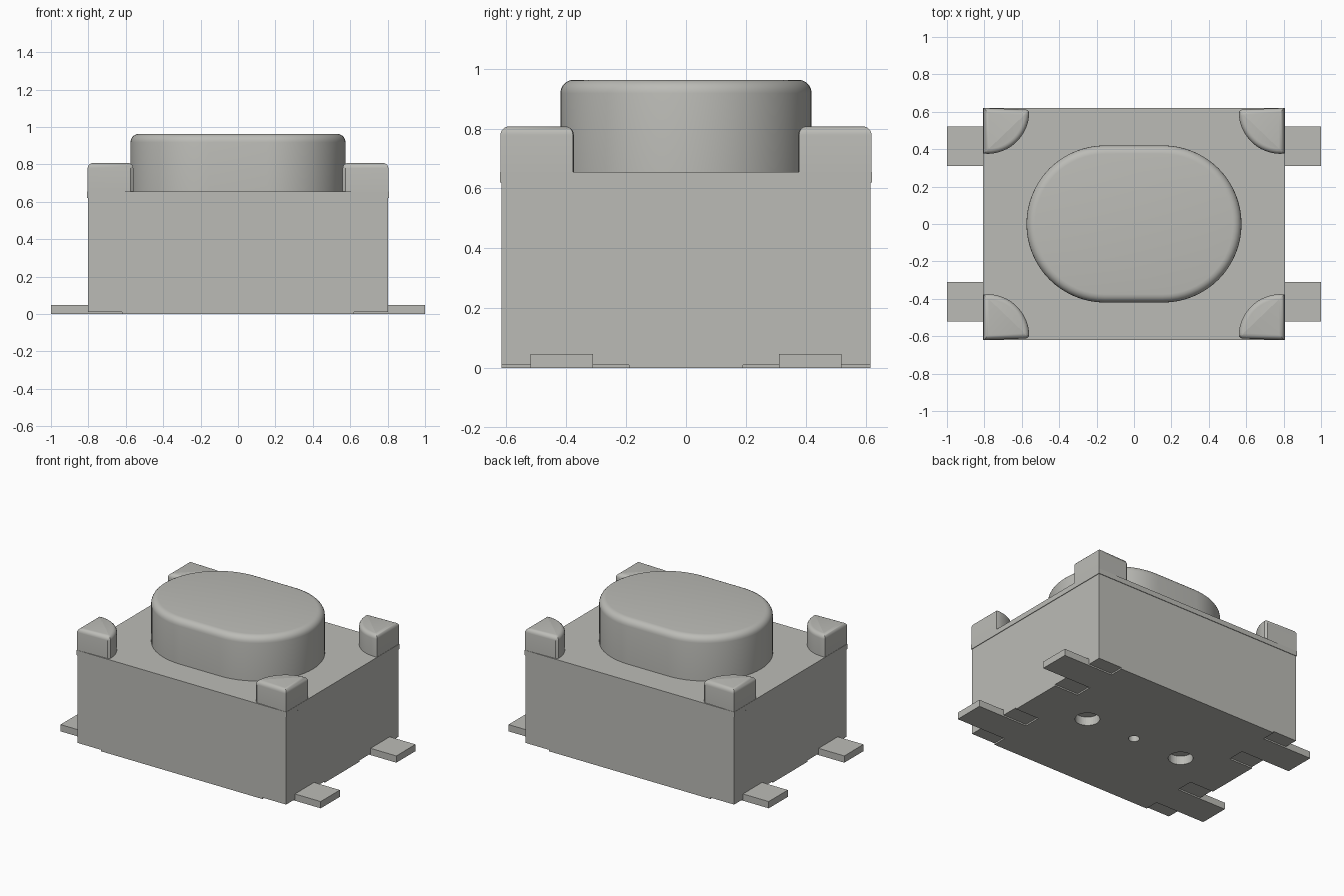
import bpy, bmesh, math

if "Cube" in bpy.data.objects:
    bpy.data.objects.remove(bpy.data.objects["Cube"], do_unlink=True)

GREY = (0.50, 0.50, 0.47, 1.0)
grey = bpy.data.materials.new("warm grey")
grey.use_nodes = True
grey.diffuse_color = GREY
grey.node_tree.nodes["Principled BSDF"].inputs["Base Color"].default_value = GREY


def prism(name, outline, z0, z1, fillet=0.0, smooth=False):
    """Extrude a flat outline from z0 to z1, rounding the top rim by fillet."""
    bm = bmesh.new()
    base = bm.faces.new([bm.verts.new((x, y, z0)) for x, y in outline])
    ext = bmesh.ops.extrude_face_region(bm, geom=[base])["geom"]
    for v in ext:
        if isinstance(v, bmesh.types.BMVert):
            v.co.z = z1
    bmesh.ops.recalc_face_normals(bm, faces=bm.faces)
    if fillet:
        rim = [e for e in bm.edges if all(abs(v.co.z - z1) < 1e-5 for v in e.verts)]
        bmesh.ops.bevel(bm, geom=rim, offset=fillet, segments=5, profile=0.5, affect='EDGES')
    bmesh.ops.recalc_face_normals(bm, faces=bm.faces)
    mesh = bpy.data.meshes.new(name)
    bm.to_mesh(mesh)
    bm.free()
    mesh.materials.append(grey)
    ob = bpy.data.objects.new(name, mesh)
    bpy.context.collection.objects.link(ob)
    if smooth:
        bpy.ops.object.select_all(action='DESELECT')
        bpy.context.view_layer.objects.active = ob
        ob.select_set(True)
        bpy.ops.object.shade_smooth_by_angle(angle=math.radians(35))
    return ob


def rect(x0, x1, y0, y1):
    return [(x0, y0), (x1, y0), (x1, y1), (x0, y1)]


def arc(cx, cy, r, a0, a1, n):
    return [(cx + r * math.cos(math.radians(a0 + (a1 - a0) * i / n)),
             cy + r * math.sin(math.radians(a0 + (a1 - a0) * i / n))) for i in range(n + 1)]


CORNERS = {"front_right": (-1, -1), "front_left": (1, -1),
           "back_right": (-1, 1), "back_left": (1, 1)}

# Housing, with shallow corner recesses and locating holes in the underside
body = prism("housing", rect(-0.802, 0.802, -0.617, 0.617), 0, 0.625)
cutters = []
for sx, sy in CORNERS.values():
    xs, ys = sorted((sx * 0.62, sx * 0.9)), sorted((sy * 0.19, sy * 0.7))
    cutters.append(prism("recess_cutter", rect(*xs, *ys), -0.05, 0.01))
for x, r in ((-0.38, 0.078), (0, 0.035), (0.38, 0.078)):
    cutters.append(prism("hole_cutter", arc(x, 0, r, 0, 348.75, 31), -0.05, 0.06))

bpy.context.view_layer.objects.active = body
for cutter in cutters:
    cutter.hide_render = True
    mod = body.modifiers.new("cut", 'BOOLEAN')
    mod.operation, mod.solver, mod.object = 'DIFFERENCE', 'EXACT', cutter
    bpy.ops.object.modifier_apply(modifier=mod.name)
    bpy.data.objects.remove(cutter, do_unlink=True)

# Cover plate with a fine overhang
prism("cover_plate", rect(-0.806, 0.806, -0.621, 0.621), 0.62, 0.655)

# Stadium-shaped push button
stadium = arc(0.155, 0, 0.42, -90, 90, 32) + arc(-0.155, 0, 0.42, 90, 270, 32)
prism("push_button", stadium, 0.65, 0.963, 0.045, True)

# Quarter-round corner posts and flat terminals
quarter = [(0.804, 0.62), (0.575, 0.612)] + arc(0.785, 0.6, 0.225, 180, 270, 16) + [(0.804, 0.378)]
for name, (sx, sy) in CORNERS.items():
    prism(name + "_post", [(sx * x, sy * y) for x, y in quarter], 0.65, 0.807, 0.028, True)
    xs, ys = sorted((sx * 0.62, sx * 1.0)), sorted((sy * 0.31, sy * 0.52))
    prism(name + "_terminal", rect(*xs, *ys), 0, 0.047)
